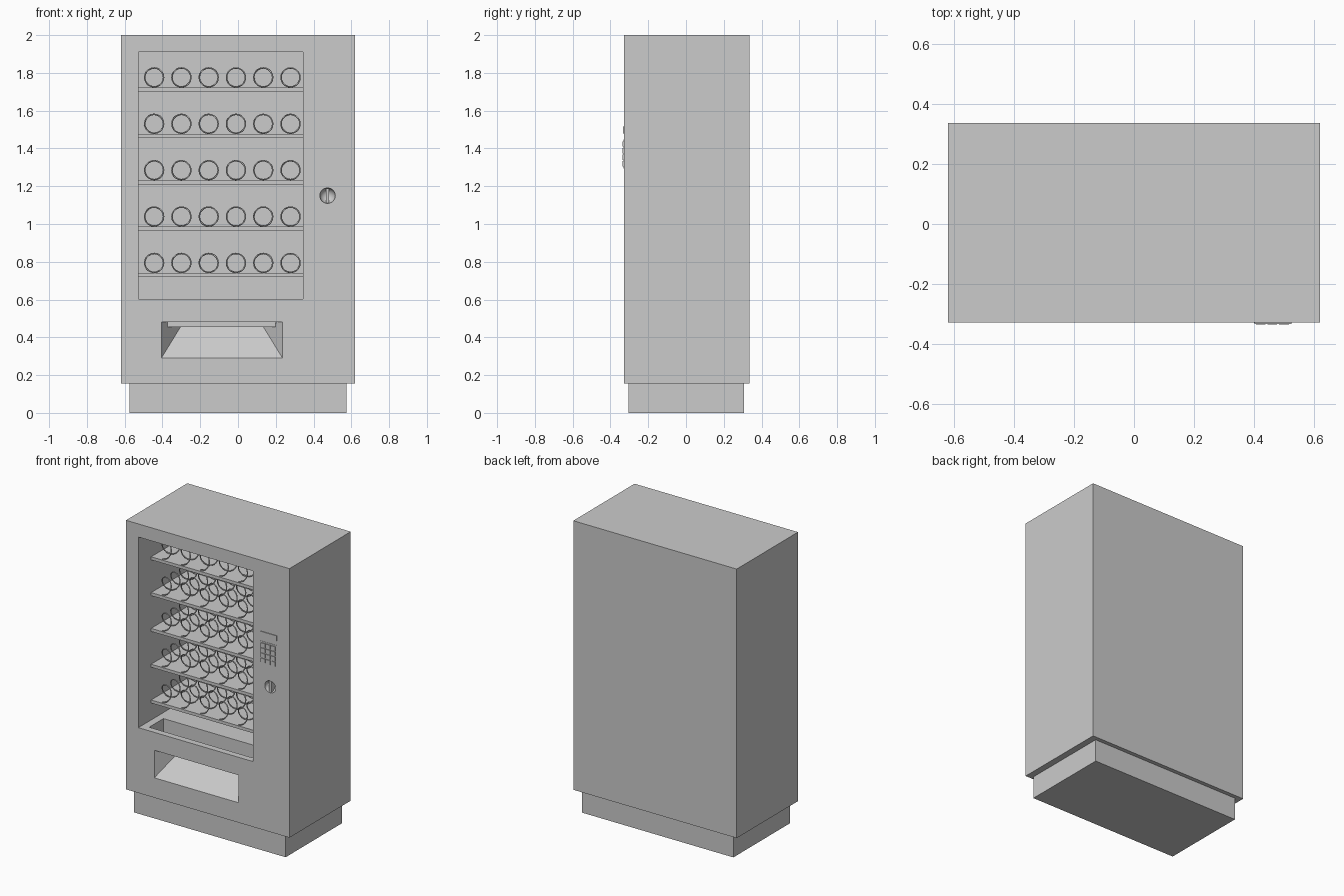
import bpy, bmesh, math

if "Cube" in bpy.data.objects:
    bpy.data.objects.remove(bpy.data.objects["Cube"])

grey = bpy.data.materials.new("plain_grey")
grey.diffuse_color = (0.6, 0.6, 0.6, 1)
grey.use_nodes = True
grey.node_tree.nodes["Principled BSDF"].inputs["Base Color"].default_value = grey.diffuse_color


def finish(bm, name):
    bmesh.ops.recalc_face_normals(bm, faces=bm.faces)
    me = bpy.data.meshes.new(name)
    bm.to_mesh(me)
    bm.free()
    me.materials.append(grey)
    ob = bpy.data.objects.new(name, me)
    bpy.context.collection.objects.link(ob)
    return ob


def add_box(bm, x0, x1, y0, y1, z0, z1):
    vs = bmesh.ops.create_cube(bm, size=1)["verts"]
    for v in vs:
        v.co = (x1 if v.co.x > 0 else x0, y1 if v.co.y > 0 else y0, z1 if v.co.z > 0 else z0)


def boxes(name, *dims):
    bm = bmesh.new()
    for d in dims:
        add_box(bm, *d)
    return finish(bm, name)


def activate(ob):
    bpy.ops.object.select_all(action='DESELECT')
    ob.select_set(True)
    bpy.context.view_layer.objects.active = ob


def cut(target, cutter):
    cutter.hide_render = True
    mod = target.modifiers.new("cut", 'BOOLEAN')
    mod.operation = 'DIFFERENCE'
    mod.solver = 'EXACT'
    mod.object = cutter
    activate(target)
    bpy.ops.object.modifier_apply(modifier=mod.name)
    bpy.data.objects.remove(cutter)


FRONT, BACK = -0.328, 0.336
WX0, WX1 = -0.526, 0.344      # window sides
INNER = 0.20                  # back of display space

# base and cabinet
boxes("base", (-0.575, 0.575, -0.305, 0.308, 0, 0.156))
cabinet = boxes("cabinet", (-0.62, 0.62, FRONT, BACK, 0.155, 2.0))

# display window and drop chute
cut(cabinet, boxes("window_cutter", (WX0, WX1, -0.5, INNER, 0.603, 1.91)))
cut(cabinet, boxes("chute_cutter", (-0.475, 0.305, -0.284, -0.129, 0.475, 0.7)))

# delivery tray: a wedge that narrows towards the back
bm = bmesh.new()
for x in (-0.415, 0.245):
    for z in (0.275, 0.48):
        bm.verts.new((x, -0.342, z))
for x in (-0.289, 0.119):
    bm.verts.new((x, -0.167, 0.48))
bmesh.ops.convex_hull(bm, input=bm.verts)
cut(cabinet, finish(bm, "tray_cutter"))
boxes("tray_lip", (-0.373, 0.198, -0.284, -0.274, 0.455, 0.59))

# round coin dish with upright bar
KX, KZ, KR = 0.474, 1.15, 0.041
bm = bmesh.new()
bmesh.ops.create_uvsphere(bm, u_segments=32, v_segments=16, radius=KR)
for v in bm.verts:
    v.co = (v.co.x + KX, v.co.y + FRONT, v.co.z + KZ)
cut(cabinet, finish(bm, "dish_cutter"))
boxes("coin_bar", (KX - 0.008, KX + 0.008, FRONT + 0.001, FRONT + 0.041, KZ - 0.039, KZ + 0.039))
activate(cabinet)
bpy.ops.object.shade_smooth_by_angle(angle=math.radians(25))

# shelves
shelf_tops = [1.722 - 0.2455 * i for i in range(5)]
boxes("shelves", *[(WX0, WX1, -0.19, INNER, z - 0.021, z) for z in shelf_tops])

# vending coils
curve = bpy.data.curves.new("coils", 'CURVE')
curve.dimensions = '3D'
curve.bevel_depth = 0.004
curve.bevel_resolution = 1
curve.use_fill_caps = True
TURNS, STEPS = 4, 20
for z in shelf_tops:
    for c in range(6):
        cx = -0.444 + 0.1444 * c
        n = TURNS * STEPS + 1
        sp = curve.splines.new('POLY')
        sp.points.add(n - 1)
        for i, p in enumerate(sp.points):
            a = 2 * math.pi * i / STEPS
            p.co = (cx + 0.05 * math.sin(a), -0.185 + 0.375 * i / (n - 1),
                    z + 0.054 - 0.05 * math.cos(a), 1)
curve.materials.append(grey)
coils = bpy.data.objects.new("coils", curve)
bpy.context.collection.objects.link(coils)
activate(coils)
bpy.ops.object.convert(target='MESH')
bpy.ops.object.shade_smooth_by_angle(angle=math.radians(65))

# display strip, keypad plate and buttons
boxes("display", (0.402, 0.525, FRONT - 0.005, FRONT + 0.01, 1.48, 1.515))
boxes("keypad_plate", (0.40, 0.522, FRONT - 0.002, FRONT + 0.01, 1.295, 1.448))
boxes("keypad_buttons", *[
    (0.406 + 0.039 * c, 0.438 + 0.039 * c, FRONT - 0.007, FRONT + 0.005,
     1.304 + 0.035 * r, 1.333 + 0.035 * r)
    for c in range(3) for r in range(4)])
